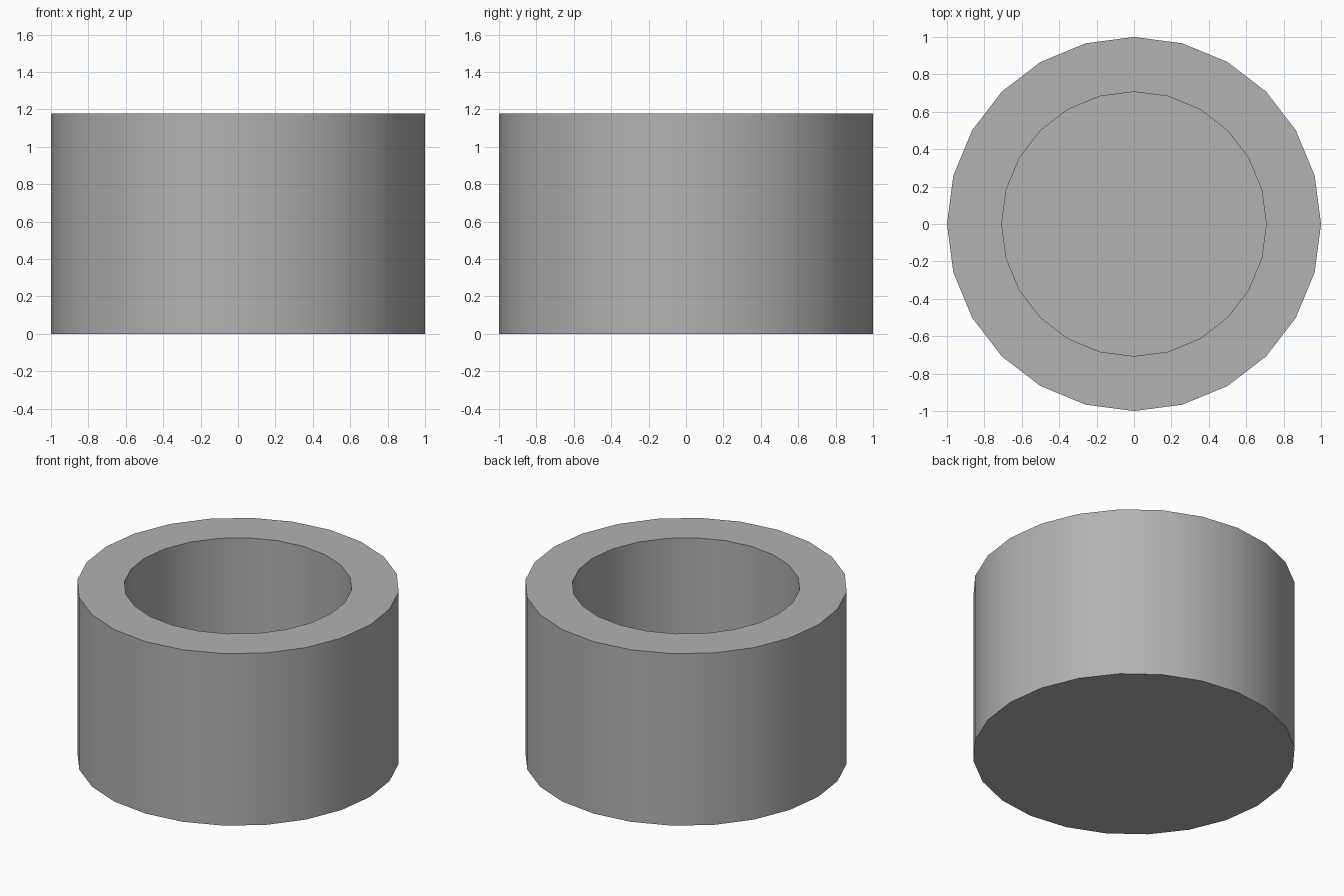
import bpy, bmesh
from math import radians
from mathutils import Matrix

if "Cube" in bpy.data.objects:
    bpy.data.objects.remove(bpy.data.objects["Cube"])

SIDES = 24
# Cup profile: (radius, height) from the outer base up, over the rim and down the bore
PROFILE = [(1.0, 0.0), (1.0, 1.177), (0.707, 1.177), (0.707, 0.12)]

bm = bmesh.new()


def ring(radius, z):
    return bmesh.ops.create_circle(bm, segments=SIDES, radius=radius,
                                   matrix=Matrix.Translation((0, 0, z)))["verts"]


rings = [ring(r, z) for r, z in PROFILE]

# Outer wall, rim and bore
for a, b in zip(rings, rings[1:]):
    for i in range(SIDES):
        j = (i + 1) % SIDES
        bm.faces.new((a[i], a[j], b[j], b[i]))

# Underside and inner floor
bm.faces.new(rings[0])
bm.faces.new(rings[-1])
bmesh.ops.recalc_face_normals(bm, faces=bm.faces)

mesh = bpy.data.meshes.new("cup")
bm.to_mesh(mesh)
bm.free()
cup = bpy.data.objects.new("cup", mesh)
bpy.context.collection.objects.link(cup)

# Mid-grey surface
grey = bpy.data.materials.new("mid_grey")
grey.diffuse_color = (0.445, 0.445, 0.445, 1)
grey.use_nodes = True
grey.node_tree.nodes["Principled BSDF"].inputs["Base Color"].default_value = grey.diffuse_color
mesh.materials.append(grey)

# Smooth walls with crisp rim edges
bpy.context.view_layer.objects.active = cup
cup.select_set(True)
bpy.ops.object.shade_smooth_by_angle(angle=radians(30))
